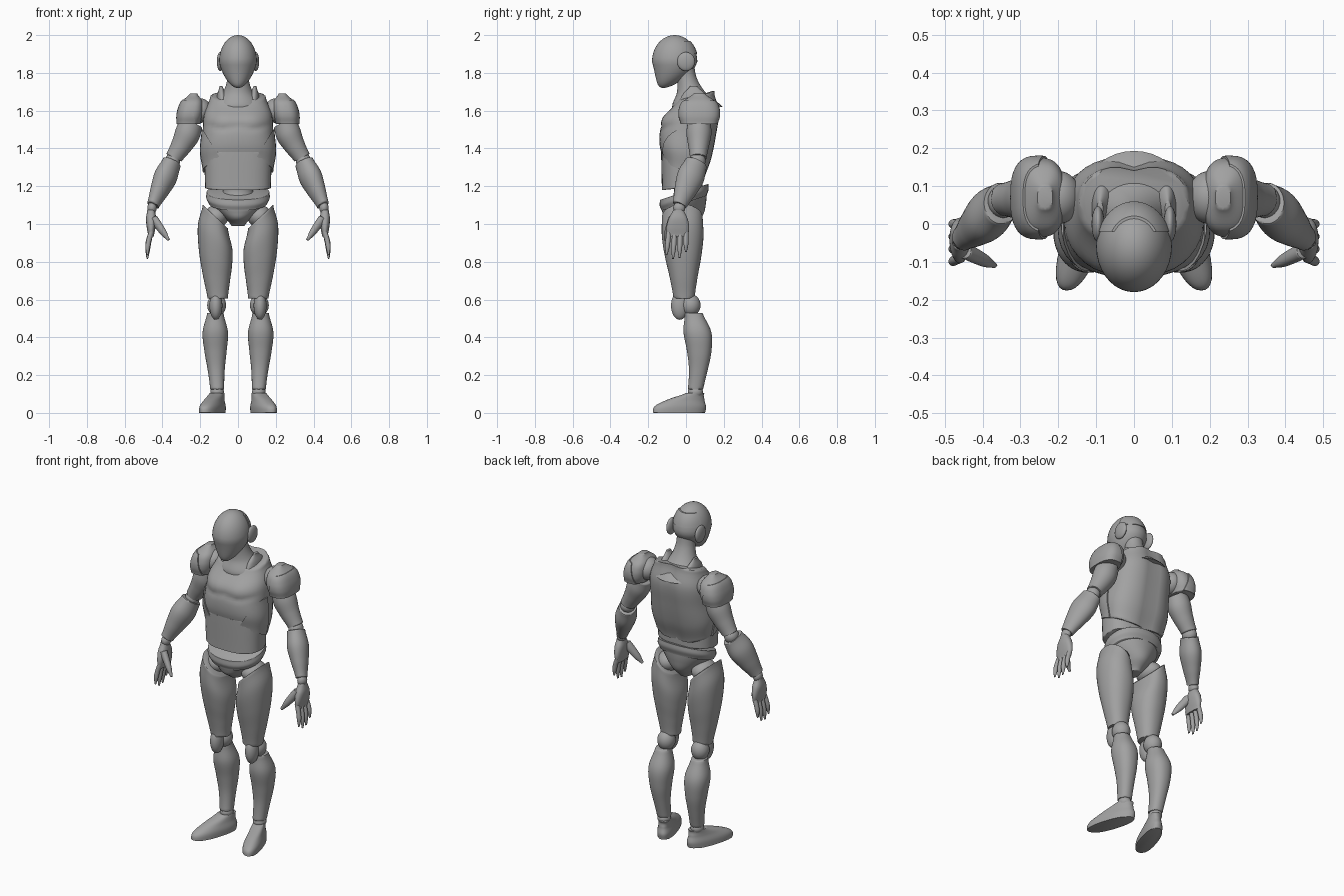
import bpy, bmesh, math
from mathutils import Vector

cube = bpy.data.objects.get("Cube")
if cube:
    bpy.data.objects.remove(cube)

SEGMENTS, STEPS = 36, 24
LEVEL = ((0, 0), (0, 0))
grey = bpy.data.materials.new("mid_grey")
grey.use_nodes = True
shade = (0.36, 0.36, 0.36, 1)
grey.diffuse_color = shade
grey.node_tree.nodes["Principled BSDF"].inputs["Base Color"].default_value = shade


def finish(name, bm, mirror, shape, cuts):
    """Mould the part, trim it with planes, shade it and mirror it."""
    if shape:
        for vert in bm.verts:
            shape(vert.co)
    for point, normal in cuts:
        everything = bm.verts[:] + bm.edges[:] + bm.faces[:]
        cut = bmesh.ops.bisect_plane(bm, geom=everything, plane_co=point,
                                     plane_no=normal, clear_inner=True)
        rim = [g for g in cut["geom_cut"] if isinstance(g, bmesh.types.BMEdge)]
        bmesh.ops.holes_fill(bm, edges=rim, sides=0)
    bmesh.ops.recalc_face_normals(bm, faces=bm.faces)
    mesh = bpy.data.meshes.new(name)
    bm.to_mesh(mesh)
    bm.free()
    mesh.materials.append(grey)
    part = bpy.data.objects.new(name, mesh)
    bpy.context.collection.objects.link(part)
    bpy.ops.object.select_all(action="DESELECT")
    part.select_set(True)
    bpy.context.view_layer.objects.active = part
    bpy.ops.object.shade_smooth_by_angle(angle=math.radians(40))
    if mirror:
        part.modifiers.new("mirror", "MIRROR").use_mirror_merge = False


def sample(values, t):
    """Smooth curve through evenly spaced values."""
    last = len(values) - 1
    i = min(int(t * last), last - 1)
    f = t * last - i
    before, a, b, after = (values[max(0, min(last, i + k))] for k in (-1, 0, 1, 2))
    blend = 3 * (a - b) + after - before
    return a + f / 2 * (b - before + f * (2 * before - 5 * a + 4 * b - after + f * blend))


def limb(name, start, end, widths, depth=1, bow=(0, 0), lean=None, power=2,
         mirror=False, grow=0, shape=None, cuts=(), bevel=0.006):
    """Loft from start to end. Depth is a ratio or a list; lean slopes the end rings."""
    start, end = Vector(start), Vector(end)
    axis = end - start
    square = (-axis.x / axis.z, -axis.y / axis.z)
    first, final = lean or (square, square)
    depths = depth if isinstance(depth, list) else [depth * w for w in widths]
    bm = bmesh.new()
    loops = []
    for step in range(STEPS + 1):
        t = step / STEPS
        swell = math.sin(math.pi * t)
        centre = start + axis * t + Vector((*bow, 0)) * swell
        slope_x, slope_y = (a + (b - a) * t for a, b in zip(first, final))
        rx, ry = sample(widths, t) + grow, sample(depths, t) + grow
        loop = []
        for i in range(SEGMENTS):
            angle = math.tau * i / SEGMENTS
            c, s = math.cos(angle), math.sin(angle)
            dx = math.copysign(abs(c) ** (2 / power), c) * rx
            dy = math.copysign(abs(s) ** (2 / power), s) * ry
            offset = Vector((dx, dy, slope_x * dx + slope_y * dy))
            loop.append(bm.verts.new(centre + offset))
        loops.append(loop)
    for low, high in zip(loops, loops[1:]):
        for i in range(SEGMENTS):
            bm.faces.new((low[i - 1], low[i], high[i], high[i - 1]))
    caps = [bm.faces.new(loops[0]), bm.faces.new(loops[-1])]
    if not cuts:
        bmesh.ops.bevel(bm, geom=[e for f in caps for e in f.edges], offset=bevel,
                        segments=2, profile=0.5, affect="EDGES", clamp_overlap=True)
    finish(name, bm, mirror, shape, cuts)


def ball(name, centre, radii, mirror=True, shape=None, cuts=()):
    bm = bmesh.new()
    bmesh.ops.create_uvsphere(bm, u_segments=SEGMENTS, v_segments=STEPS, radius=1)
    for vert in bm.verts:
        vert.co = Vector(c + r * k for c, r, k in zip(centre, radii, vert.co))
    finish(name, bm, mirror, shape, cuts)


# Head: an egg whose lower half narrows and slides forward to the chin
def jaw(p):
    drop = max(0, (1.86 - p.z) / 0.14)
    p.x *= 1 - 0.25 * drop
    p.y = -0.06 + (p.y + 0.06) * (1 - 0.3 * drop) - 0.06 * drop ** 2


skull = Vector((0.1, 0.12, 0.14))
brow = (0, -0.06, 1.86)
ball("head", brow, skull, mirror=False, shape=jaw)
ball("rear_skull_plate", brow, skull * 1.04, mirror=False,
     cuts=[((0, 0, 1.9), (0, 0, 1)), ((0, -0.02, 0), (0, 1, 0)), ((0, 0, 1.97), (0, 0, -1))])
ball("ear_discs", (0.095, 0, 1.86), (0.017, 0.047, 0.05))
limb("neck", (0, 0.06, 1.62), (0, -0.01, 1.85), [0.14, 0.08, 0.055, 0.055],
     depth=0.95, bow=(0, -0.01), lean=LEVEL)
limb("collar_plates", (0.08, 0.05, 1.64), (0.09, 0.04, 1.73), [0.035, 0.025, 0.008],
     depth=2.5, lean=LEVEL, mirror=True)


# Torso: moulded chest, flank plates and abdomen
def muscles(p):
    if p.y > 0:
        p.y -= 0.014 * math.exp(-(p.x / 0.035) ** 2) * min(1, p.y / 0.1)
    else:
        side = abs(abs(p.x) - 0.08)
        pec = math.exp(-(side / 0.06) ** 2 - ((p.z - 1.56) / 0.04) ** 2)
        fold = math.exp(-((p.z - 1.5 - 0.3 * side) / 0.014) ** 2)
        p.y += (0.006 * fold - 0.01 * pec) * min(1, -p.y / 0.08)


chest = dict(start=(0, -0.01, 1.28), end=(0, 0.055, 1.68), bow=(0, -0.01), power=2.5,
             widths=[0.18, 0.195, 0.187, 0.18, 0.145],
             depth=[0.11, 0.138, 0.15, 0.147, 0.1], lean=((0, -0.42), (0, 0.25)))
limb("chest", **chest, shape=muscles, bevel=0.012)
limb("flank_plates", **chest, mirror=True, grow=0.007,
     cuts=[((0.09, 0, 1.34), (1, 0, -0.6)), ((0, 0.01, 0), (0, -1, 0)), ((0, 0, 1.5), (0, 0, -1))])
limb("abdomen", (0, -0.02, 1.19), (0, -0.02, 1.38), [0.174, 0.18], depth=0.62,
     lean=((0, 0.1), (0, 0)), power=2.6)

# Waist, belt and pelvis
limb("waist", (0, 0, 1.1), (0, 0, 1.25), [0.1, 0.08, 0.1], depth=0.8)
limb("belt", (0, -0.01, 1.11), (0, -0.01, 1.17), [0.155, 0.168, 0.166], depth=0.77,
     lean=((0, 0.33), (0, 0.33)), power=2.2)
limb("pelvis", (0, -0.01, 0.99), (0, -0.01, 1.13), [0.035, 0.075, 0.12, 0.15],
     depth=[0.05, 0.1, 0.115, 0.12], lean=((0, 0), (0, 0.3)))
ball("hip_joints", (0.115, -0.01, 1.04), (0.065, 0.08, 0.06))

# Shoulders
pad = dict(start=(0.26, 0.07, 1.53), end=(0.235, 0.07, 1.69), depth=1.55, lean=LEVEL,
           widths=[0.06, 0.067, 0.066, 0.054, 0.02], power=2.7, mirror=True)
limb("shoulder_pads", **pad)
limb("shoulder_outer_plates", **pad, grow=0.006,
     cuts=[((0.24, 0, 1.6), (1, 0, -0.25)), ((0, 0, 1.6), (0.2, 0, -1))])
ball("shoulder_joints", (0.2, 0.07, 1.6), (0.06, 0.07, 0.065))

# Arms
limb("upper_arms", (0.245, 0.07, 1.54), (0.34, 0.065, 1.35), [0.056, 0.06, 0.05, 0.04],
     depth=1.1, bow=(-0.01, 0), mirror=True)
ball("elbows", (0.346, 0.06, 1.335), (0.04, 0.044, 0.042))
limb("forearms", (0.35, 0.055, 1.325), (0.45, -0.035, 1.1), [0.046, 0.056, 0.045, 0.03],
     depth=1.2, mirror=True)
ball("wrists", (0.455, -0.036, 1.085), (0.025, 0.032, 0.032))

# Hands: fingers fan out from the palm
limb("palms", (0.46, -0.04, 1.075), (0.46, -0.045, 0.935), [0.02, 0.027, 0.023, 0.015],
     depth=[0.028, 0.05, 0.06, 0.056], lean=LEVEL, power=2.4, mirror=True)
for i, finger in enumerate(("index", "middle", "ring", "little")):
    y = -0.09 + 0.03 * i
    tip = 0.815 + 0.013 * (i - 1.3) ** 2
    limb(finger + "_fingers", (0.458, y, 0.96), (0.48, y * 1.15, tip),
         [0.013, 0.013, 0.012, 0.005], bow=(0.006, 0), mirror=True)
limb("thumbs", (0.448, -0.07, 1.03), (0.367, -0.11, 0.915), [0.018, 0.017, 0.014, 0.006],
     depth=1.2, mirror=True)

# Legs
limb("thighs", (0.12, -0.02, 1.04), (0.107, -0.01, 0.605), [0.066, 0.091, 0.088, 0.072, 0.054],
     depth=[0.108, 0.11, 0.095, 0.073, 0.056], bow=(0.006, 0), lean=((0.95, 0), (0, 0)),
     power=2.2, mirror=True)
ball("knee_joints", (0.113, 0.025, 0.57), (0.05, 0.052, 0.058))
ball("kneecaps", (0.117, -0.033, 0.568), (0.034, 0.046, 0.075))
limb("shins", (0.12, 0.04, 0.53), (0.11, 0.05, 0.125), [0.043, 0.067, 0.059, 0.045, 0.037],
     depth=1.1, bow=(0.004, 0.025), lean=LEVEL, power=2.2, mirror=True)
ball("ankles", (0.11, 0.05, 0.11), (0.036, 0.04, 0.035))


# Feet: toes turned outward
def turn_out(p):
    p.x -= 0.3 * (p.y + 0.04)


limb("feet", (0.137, -0.037, 0), (0.137, 0.05, 0.105), [0.053, 0.052, 0.042, 0.036],
     depth=[0.139, 0.136, 0.098, 0.049], bow=(0, -0.025), lean=LEVEL, power=2.3,
     mirror=True, shape=turn_out)
